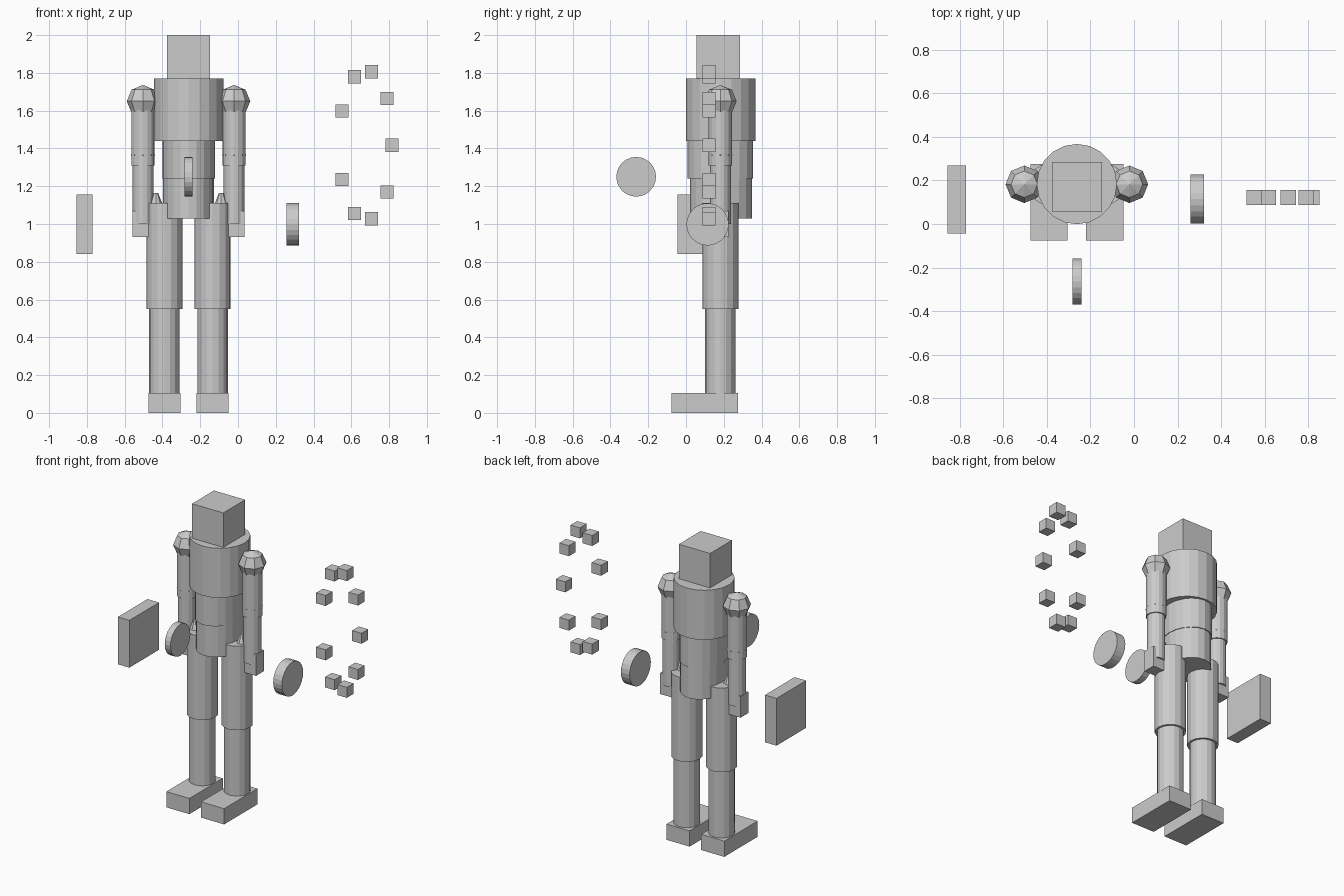
import bpy
import math

if "Cube" in bpy.data.objects:
    bpy.data.objects.remove(bpy.data.objects["Cube"])

grey = bpy.data.materials.new("plain_grey")
grey.diffuse_color = (0.6, 0.6, 0.6, 1)
grey.use_nodes = True
grey.node_tree.nodes["Principled BSDF"].inputs["Base Color"].default_value = grey.diffuse_color

BX, BY = -0.262, 0.182   # body axis


def finish(name):
    o = bpy.context.object
    o.name = name
    o.data.materials.append(grey)
    return o


def box(name, x0, x1, y0, y1, z0, z1):
    bpy.ops.mesh.primitive_cube_add(
        size=1, location=((x0 + x1) / 2, (y0 + y1) / 2, (z0 + z1) / 2))
    o = finish(name)
    o.scale = (x1 - x0, y1 - y0, z1 - z0)
    return o


def tube(name, x, y, z0, z1, rx, ry=None, sides=16):
    bpy.ops.mesh.primitive_cylinder_add(
        vertices=sides, radius=1, depth=1, location=(x, y, (z0 + z1) / 2))
    o = finish(name)
    o.scale = (rx, ry or rx, z1 - z0)
    return o


def disc(name, x, y, z, r, thick):
    bpy.ops.mesh.primitive_cylinder_add(
        vertices=24, radius=r, depth=thick, location=(x, y, z),
        rotation=(0, math.pi / 2, 0))
    return finish(name)


def joint(name, x, y, z, r):
    bpy.ops.mesh.primitive_uv_sphere_add(
        segments=8, ring_count=4, radius=r, location=(x, y, z))
    return finish(name)


# Head and stepped torso
box("head", BX - 0.115, BX + 0.115, 0.055, 0.285, 1.77, 2.0)
tube("chest", BX, 0.183, 1.44, 1.77, 0.184, sides=20)
tube("waist", BX, BY, 1.24, 1.44, 0.139, 0.173, sides=20)
tube("pelvis", BX, 0.185, 1.03, 1.24, 0.135, 0.164, sides=20)

# Limbs, mirrored about the body axis
for side, s in (("left", -1), ("right", 1)):
    ax = BX + s * 0.241
    joint(side + "_shoulder", ax, BY, 1.65, 0.086)
    tube(side + "_upper_arm", ax, BY, 1.31, 1.65, 0.062)
    joint(side + "_elbow", ax, BY, 1.365, 0.064)
    tube(side + "_forearm", ax, BY, 1.0, 1.33, 0.055)
    box(side + "_hand", ax - 0.056, ax + 0.056, BY - 0.042, BY + 0.042, 0.93, 1.07)

    lx = BX + s * 0.128
    tube(side + "_thigh", lx, BY, 0.55, 1.11, 0.095)
    tube(side + "_shin", lx, BY, 0.1, 0.56, 0.081)
    box(side + "_foot", lx - 0.085, lx + 0.085, -0.076, 0.275, 0, 0.105)
    # Hip knob
    bpy.ops.mesh.primitive_cone_add(
        vertices=8, radius1=0.045, radius2=0.012, depth=0.085,
        location=(BX + s * 0.173, 0.17, 1.1225))
    finish(side + "_hip_knob")

# Loose items around the figure
box("side_panel", -0.855, -0.77, -0.044, 0.268, 0.84, 1.155)
disc("front_disc", -0.261, -0.264, 1.25, 0.105, 0.042)
disc("side_disc", 0.29, 0.114, 0.998, 0.112, 0.064)

# Oval ring of small cubes, mirrored top to bottom
half_ring = [(0.815, 0), (0.789, 0.248), (0.707, 0.389), (0.617, 0.362), (0.551, 0.181)]
for x, dz in half_ring:
    for z in sorted({1.417 + dz, 1.417 - dz}):
        box("ring_cube", x - 0.035, x + 0.035, 0.087, 0.157, z - 0.035, z + 0.035)
